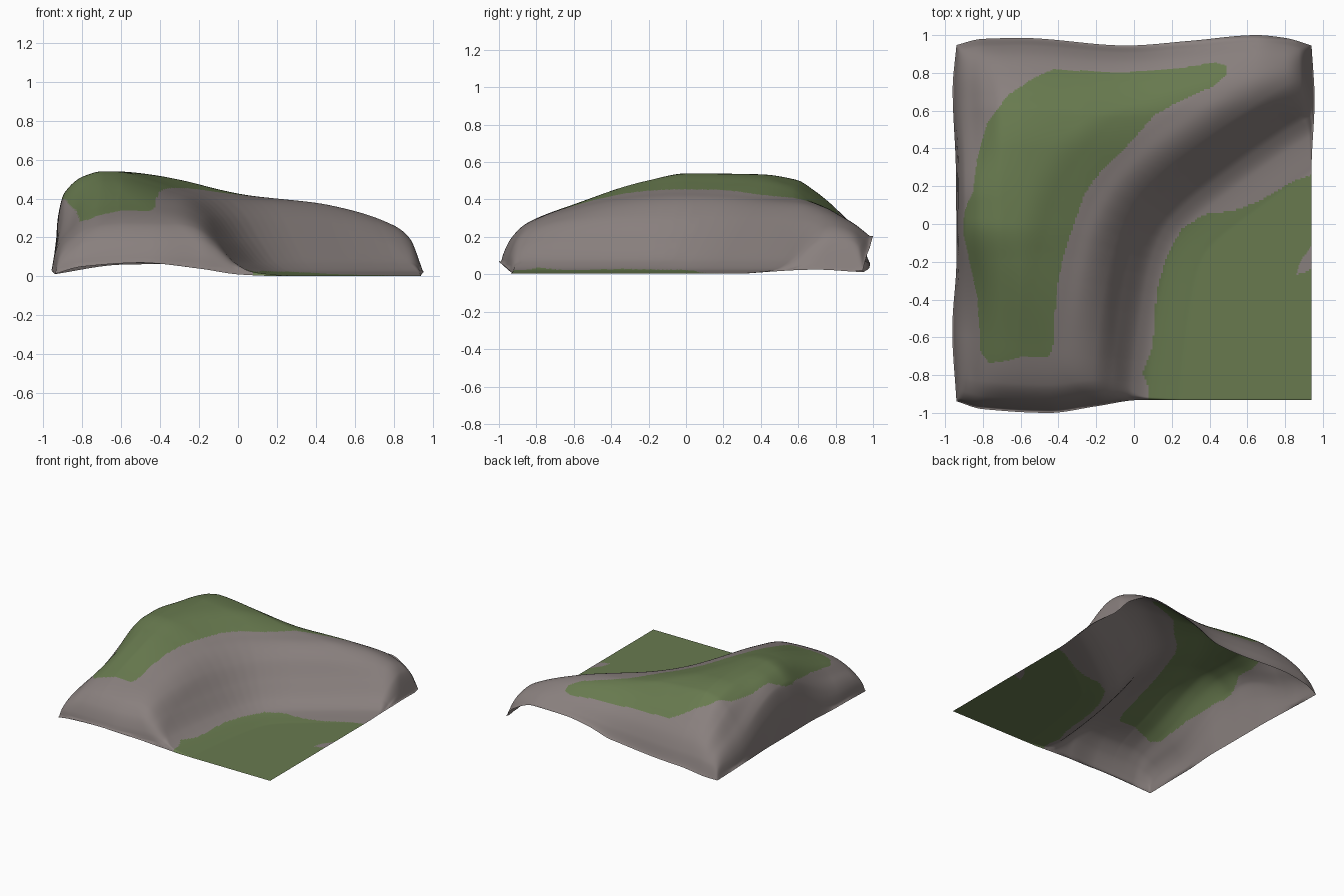
import bpy, bmesh, math

if "Cube" in bpy.data.objects:
    bpy.data.objects.remove(bpy.data.objects["Cube"])

N = 220  # grid resolution


def curve(pts, x):
    """Smooth monotone interpolation through (x, y) points."""
    if x <= pts[0][0]:
        return pts[0][1]
    if x >= pts[-1][0]:
        return pts[-1][1]
    s = [(b[1] - a[1]) / (b[0] - a[0]) for a, b in zip(pts, pts[1:])]

    def tangent(i):
        if i == 0:
            return s[0]
        if i == len(s):
            return s[-1]
        a, b = s[i - 1], s[i]
        return 2 * a * b / (a + b) if a * b > 0 else 0.0

    for i in range(len(s)):
        if x <= pts[i + 1][0]:
            h = pts[i + 1][0] - pts[i][0]
            t = (x - pts[i][0]) / h
            return (pts[i][1] * (1 + 2 * t) * (1 - t) ** 2 + tangent(i) * h * t * (1 - t) ** 2
                    + pts[i + 1][1] * t * t * (3 - 2 * t) - tangent(i + 1) * h * t * t * (1 - t))


def smin(a, b, k):
    h = max(k - abs(a - b), 0.0) / k
    return min(a, b) - h * h * k / 4


def ease(t):
    t = min(1, max(0, t))
    return t * t * (3 - 2 * t)


def round_corners(pts):
    out = [pts[0]]
    for (ax, ay), (bx, by) in zip(pts, pts[1:]):
        out += [(ax * 0.75 + bx * 0.25, ay * 0.75 + by * 0.25), (ax * 0.25 + bx * 0.75, ay * 0.25 + by * 0.75)]
    return out + [pts[-1]]


def inside(poly, x, y):
    r = False
    for (ax, ay), (bx, by) in zip(poly, poly[1:] + poly[:1]):
        if (ay > y) != (by > y) and x < (bx - ax) * (y - ay) / (by - ay) + ax:
            r = not r
    return r


# Foot of the inner cliff, and cliff height against distance from it
FOOT = round_corners(round_corners([(0.07, -1.2), (0.08, -0.8), (0.15, -0.3), (0.22, -0.08),
                                    (0.34, 0.05), (0.5, 0.17), (0.72, 0.33), (0.95, 0.48), (1.3, 0.65)]))
CLIFF = [(-0.16, 0.004), (0, 0.022), (0.09, 0.065), (0.2, 0.185), (0.3, 0.315), (0.42, 0.42),
         (0.5, 0.455), (0.65, 0.53), (0.85, 0.66), (1.5, 0.8)]
# Limits of height seen from the front and from the side
TOP = 0.54
ALONG_X = [(-0.95, 0), (-0.945, 0.15), (-0.935, 0.3), (-0.9, 0.43), (-0.8, 0.515), (-0.7, 0.54),
           (-0.62, TOP), (-0.3, 0.508), (0.1, 0.435), (0.4, 0.42), (0.6, 0.375), (0.8, 0.28),
           (0.88, 0.2), (0.95, 0.01)]
ALONG_Y = [(-1, 0), (-0.98, 0.1), (-0.93, 0.2), (-0.85, 0.275), (-0.6, 0.375), (-0.2, 0.505),
           (0, TOP), (0.4, 0.535), (0.6, 0.505), (0.7, 0.445), (0.8, 0.365), (0.9, 0.27),
           (0.96, 0.16), (1, 0)]
# Gentler left slope near the corners, as a share of the full height
CORNER = [(0, 0), (0.02, 0.24), (0.05, 0.4), (0.1, 0.56), (0.17, 0.79), (0.25, 0.94), (0.35, 1)]
# Outline and height of the sheet's wavy rims
FRONT_Y = [(-0.95, 0.935), (-0.8, 0.98), (-0.45, 1.0), (-0.2, 0.965), (0.03, 0.932), (1, 0.932)]
FRONT_Z = [(-0.95, 0.01), (-0.8, 0.05), (-0.5, 0.07), (-0.2, 0.04), (0.0, 0.01), (0.2, 0)]
BACK_Y = [(-0.95, 0.945), (-0.8, 0.98), (-0.6, 0.985), (-0.04, 0.945), (0.3, 0.97), (0.65, 1.0),
          (0.8, 0.985), (0.95, 0.942)]
BACK_Z = [(-0.95, 0.01), (-0.6, 0.06), (-0.3, 0.065), (0, 0.085), (0.2, 0.15), (0.4, 0.19),
          (0.65, 0.205), (0.85, 0.12), (0.95, 0.01)]
LEFT_X = [(-1, 0.94), (-0.6, 0.962), (-0.2, 0.94), (0.3, 0.943), (0.75, 0.96), (1, 0.94)]
LEFT_Z = [(-1, 0.01), (-0.6, 0.035), (0, 0.03), (0.7, 0.035), (1, 0.01)]
RIGHT_X = [(-1, 0.94), (0.3, 0.94), (0.7, 0.956), (1, 0.94)]
RIGHT_Z = [(0.25, 0), (0.7, 0.025), (0.95, 0.01)]

# Grass areas seen from above
UPPER = [(-0.77, -0.735), (-0.7, -0.73), (-0.6, -0.705), (-0.45, -0.7), (-0.43, -0.65), (-0.41, -0.35),
         (-0.38, -0.2), (-0.32, 0), (-0.26, 0.16), (-0.2, 0.25), (0.0, 0.45), (0.1, 0.57),
         (0.22, 0.64), (0.42, 0.73), (0.49, 0.79), (0.485, 0.84), (0.42, 0.855), (0.22, 0.82),
         (-0.1, 0.8), (-0.42, 0.82), (-0.52, 0.78), (-0.67, 0.68), (-0.78, 0.53), (-0.83, 0.35),
         (-0.85, 0.18), (-0.9, 0.06), (-0.905, -0.05), (-0.87, -0.2), (-0.83, -0.38), (-0.81, -0.68)]
LOWER = [(0.08, -2), (0.08, -0.87), (0.045, -0.79), (0.1, -0.65), (0.12, -0.35), (0.17, -0.18),
         (0.25, -0.03), (0.37, 0.05), (0.53, 0.07), (0.66, 0.12), (0.85, 0.23), (0.94, 0.26), (2, 0.3), (2, -2)]
BARE = [(1.0, -0.03), (0.88, -0.2), (0.86, -0.265), (0.9, -0.26), (1.0, -0.19)]


def foot_distance(x, y):
    best, sign = 9.0, 1
    for (ax, ay), (bx, by) in zip(FOOT, FOOT[1:]):
        dx, dy = bx - ax, by - ay
        t = min(1, max(0, ((x - ax) * dx + (y - ay) * dy) / (dx * dx + dy * dy)))
        d = math.hypot(x - ax - t * dx, y - ay - t * dy)
        if d < best - 1e-9:
            best, sign = d, 1 if dx * (y - ay) - dy * (x - ax) > 0 else -1
    return best * sign


def rim(z, target, t):
    return z + max(0, target - z) * ease(t)


def surface(u, v):
    x = u * curve(RIGHT_X if u > 0 else LEFT_X, v)
    y = v * curve(BACK_Y if v > 0 else FRONT_Y, x)
    h = curve(ALONG_X, u * 0.95) / TOP
    e = (u + 1) * 0.95
    if e < 0.35:  # the left wall leans back towards the corners
        h += (min(h, curve(CORNER, e)) - h) * ease((abs(v - 0.08) - 0.05) / 0.65)
    f = curve(ALONG_Y, v)
    if v > 0.8:  # the back rim stays raised on the right
        b, f0 = curve(BACK_Z, x), curve(ALONG_Y, 0.8)
        f = b + (f0 - b) * (f / f0) ** (1 + 6 * b)
    p = 1.2 + 2.8 * ease((x + 0.8) / 1.2)
    h, f = max(h, 0.004), max(f / TOP, 0.004)
    z = TOP * (h ** -p + f ** -p - 1) ** (-1 / p)
    c = curve(CLIFF, foot_distance(x, y))
    z = max(0, smin(z, c, min(0.14, 2 * c, 2 * max(z, 0.001)) + 1e-4))
    z = rim(z, min(c, curve(BACK_Z, x)), (v - 0.88) / 0.12)
    z = rim(z, curve(FRONT_Z, x), (-0.9 - v) / 0.1)
    z = rim(z, curve(LEFT_Z, v), (-0.95 - u) / 0.05)
    z = rim(z, curve(RIGHT_Z, y), (u - 0.9) / 0.1)
    return x, y, z


def material(name, col):
    m = bpy.data.materials.new(name)
    m.diffuse_color = (*col, 1)
    m.use_nodes = True
    m.node_tree.nodes["Principled BSDF"].inputs["Base Color"].default_value = m.diffuse_color
    return m


# Terrain sheet, with samples packed closer near the steep rims
bm = bmesh.new()
steps = [0.5 * t + 0.5 * math.sin(t * math.pi / 2) for t in (2 * i / N - 1 for i in range(N + 1))]
grid = [[bm.verts.new(surface(u, v)) for u in steps] for v in steps]
for j in range(N):
    for i in range(N):
        f = bm.faces.new((grid[j][i], grid[j][i + 1], grid[j + 1][i + 1], grid[j + 1][i]))
        f.smooth = True
        p = f.calc_center_median()
        grass = inside(UPPER, p.x, p.y) or (inside(LOWER, p.x, p.y) and not inside(BARE, p.x, p.y))
        f.material_index = 1 if grass else 0

mesh = bpy.data.meshes.new("cliff_terrain")
bm.to_mesh(mesh)
bm.free()
mesh.materials.append(material("grey rock", (0.25, 0.215, 0.208)))
mesh.materials.append(material("grass green", (0.138, 0.195, 0.078)))
bpy.context.collection.objects.link(bpy.data.objects.new("cliff_terrain", mesh))
